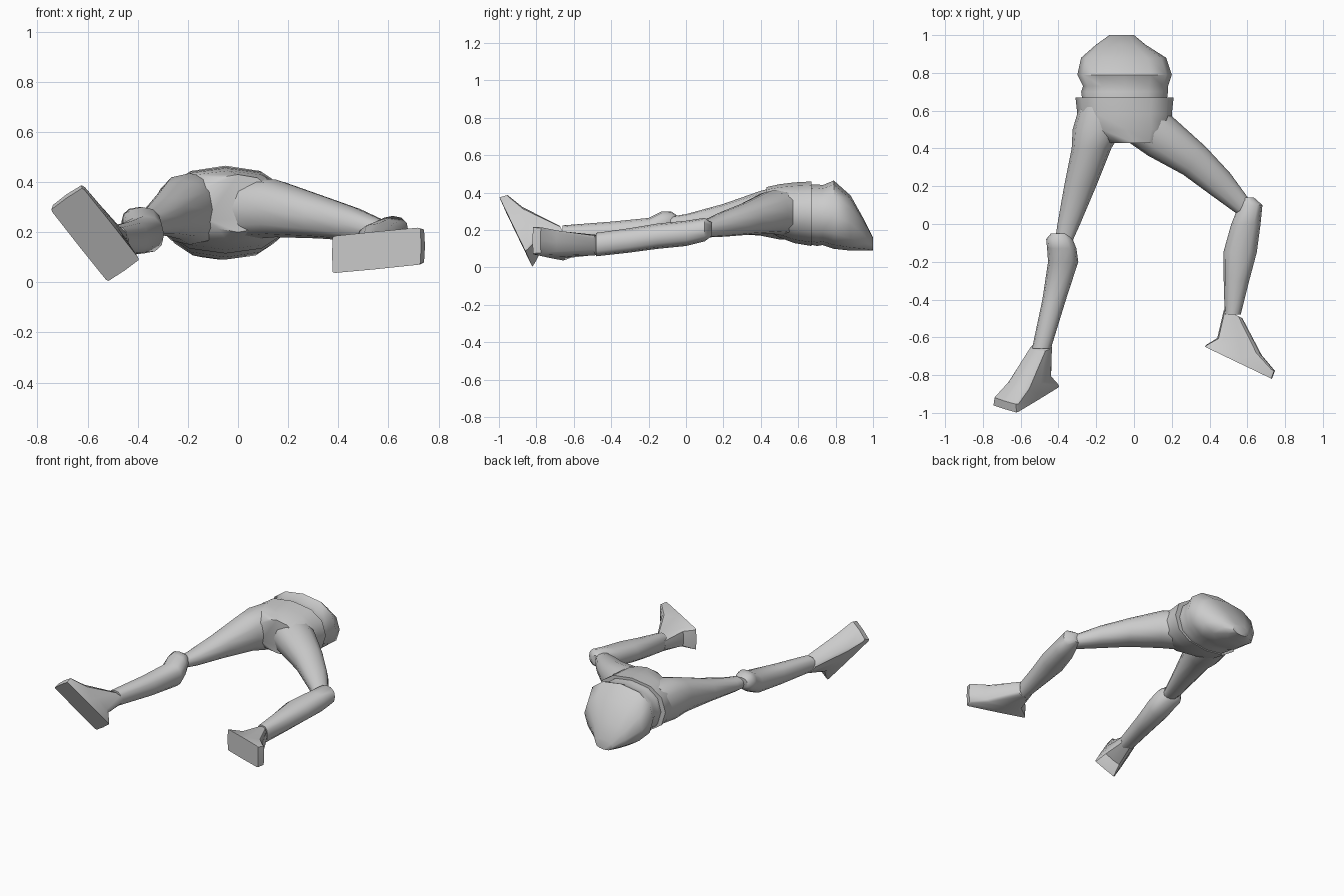
import bpy, bmesh, math
from mathutils import Vector

cube = bpy.data.objects.get("Cube")
if cube:
    bpy.data.objects.remove(cube)

SIDES = 12
grey = bpy.data.materials.new("plain_grey")
grey.use_nodes = True
colour = (0.6, 0.6, 0.6, 1)
grey.diffuse_color = colour
grey.node_tree.nodes["Principled BSDF"].inputs["Base Color"].default_value = colour


def ring(centre, across, up, power=0.85):
    """Rounded section; a low power makes it squarer."""
    points = []
    for i in range(SIDES):
        angle = math.tau * i / SIDES
        c, s = math.cos(angle), math.sin(angle)
        u = math.copysign(abs(c) ** power, c)
        v = math.copysign(abs(s) ** power, s)
        points.append(Vector(centre) + Vector(across) * u + Vector(up) * v)
    return points


def section(y, x0, x1, z0, z1):
    """Upright section across the body, given by its extents."""
    return ring(((x0 + x1) / 2, y, (z0 + z1) / 2),
                ((x1 - x0) / 2, 0, 0), (0, 0, (z1 - z0) / 2))


def turned(x, y, half, z0, z1, yaw=-39):
    """Upright section on a limb heading along yaw."""
    a = math.radians(yaw)
    return ring((x, y, (z0 + z1) / 2),
                (-math.sin(a) * half, math.cos(a) * half, 0),
                (0, 0, (z1 - z0) / 2))


def loft(name, rings, sharp=50):
    bm = bmesh.new()
    loops = [[bm.verts.new(p) for p in r] for r in rings]
    for a, b in zip(loops, loops[1:]):
        for i in range(SIDES):
            j = (i + 1) % SIDES
            bm.faces.new((a[i], a[j], b[j], b[i]))
    bm.faces.new(loops[0])
    bm.faces.new(loops[-1])
    bmesh.ops.recalc_face_normals(bm, faces=bm.faces)
    mesh = bpy.data.meshes.new(name)
    bm.to_mesh(mesh)
    bm.free()
    mesh.materials.append(grey)
    obj = bpy.data.objects.new(name, mesh)
    bpy.context.collection.objects.link(obj)
    bpy.ops.object.select_all(action='DESELECT')
    obj.select_set(True)
    bpy.context.view_layer.objects.active = obj
    bpy.ops.object.shade_smooth_by_angle(angle=math.radians(sharp))
    return obj


def foot(name, ankle, heel, toe, side, radius):
    """Wedge foot from the ankle down to a flat square sole."""
    ankle, heel, toe, side = map(Vector, (ankle, heel, toe, side))
    length = toe - heel
    normal = length.cross(side).normalized()
    if normal.dot(ankle - heel) < 0:
        normal = -normal

    def slab(back, front, lift_back, lift_front, width, power):
        h = heel + length * back + normal * lift_back
        t = heel + length * front + normal * lift_front
        return ring((h + t) / 2, (t - h) / 2, side * width, power)

    top = ring(ankle, length.normalized() * radius, side.normalized() * radius)
    loft(name, [top,
                slab(0.1, 0.74, 0.07, 0.09, 0.9, 0.4),
                slab(0.01, 0.99, 0.015, 0.045, 0.97, 0.15),
                slab(0, 1, 0, 0, 1, 0.1)], 40)


# Hips with a flared lip, and the rounded waist and belly above it
loft("hips", [section(*s) for s in (
    (0.43, -0.14, 0.14, 0.20, 0.43),
    (0.50, -0.28, 0.20, 0.16, 0.445),
    (0.58, -0.30, 0.20, 0.13, 0.455),
    (0.67, -0.31, 0.21, 0.115, 0.46))])
loft("torso", [section(*s) for s in (
    (0.63, -0.27, 0.17, 0.13, 0.44),
    (0.70, -0.28, 0.18, 0.115, 0.445),
    (0.73, -0.27, 0.18, 0.12, 0.44),
    (0.79, -0.30, 0.20, 0.10, 0.465),
    (0.88, -0.28, 0.17, 0.09, 0.385),
    (0.95, -0.20, 0.06, 0.09, 0.26),
    (1.00, -0.13, 0.0, 0.09, 0.16))])

# Right leg, stretched out
loft("right_thigh", [section(*s) for s in (
    (0.62, -0.29, -0.05, 0.15, 0.43),
    (0.50, -0.325, -0.06, 0.15, 0.435),
    (0.40, -0.33, -0.12, 0.17, 0.41),
    (0.20, -0.37, -0.20, 0.185, 0.34),
    (0.0, -0.405, -0.285, 0.19, 0.285),
    (-0.10, -0.42, -0.33, 0.20, 0.27))])
loft("right_lower_leg", [section(*s) for s in (
    (-0.05, -0.44, -0.345, 0.21, 0.28),
    (-0.08, -0.465, -0.325, 0.18, 0.30),
    (-0.13, -0.46, -0.305, 0.15, 0.30),
    (-0.20, -0.455, -0.295, 0.115, 0.265),
    (-0.40, -0.485, -0.36, 0.11, 0.245),
    (-0.66, -0.54, -0.44, 0.12, 0.225))])
foot("right_foot", (-0.49, -0.65, 0.17), (-0.455, -0.84, 0.045),
     (-0.685, -0.98, 0.335), (0.065, -0.02, 0.045), 0.054)

# Left leg, swung out and bent at the knee
loft("left_thigh", [turned(*s) for s in (
    (0.03, 0.55, 0.13, 0.17, 0.42),
    (0.15, 0.455, 0.12, 0.18, 0.41),
    (0.32, 0.335, 0.095, 0.175, 0.35),
    (0.46, 0.21, 0.077, 0.165, 0.30),
    (0.57, 0.10, 0.052, 0.16, 0.25),
    (0.61, 0.07, 0.045, 0.165, 0.24))])
loft("left_lower_leg", [section(*s) for s in (
    (0.14, 0.57, 0.635, 0.17, 0.24),
    (0.10, 0.555, 0.68, 0.14, 0.265),
    (0.0, 0.515, 0.67, 0.115, 0.25),
    (-0.15, 0.473, 0.65, 0.10, 0.235),
    (-0.30, 0.475, 0.61, 0.08, 0.21),
    (-0.48, 0.48, 0.565, 0.06, 0.185))])
foot("left_foot", (0.525, -0.475, 0.12), (0.375, -0.65, 0.11),
     (0.73, -0.82, 0.145), (0.0, 0.0, 0.075), 0.054)
